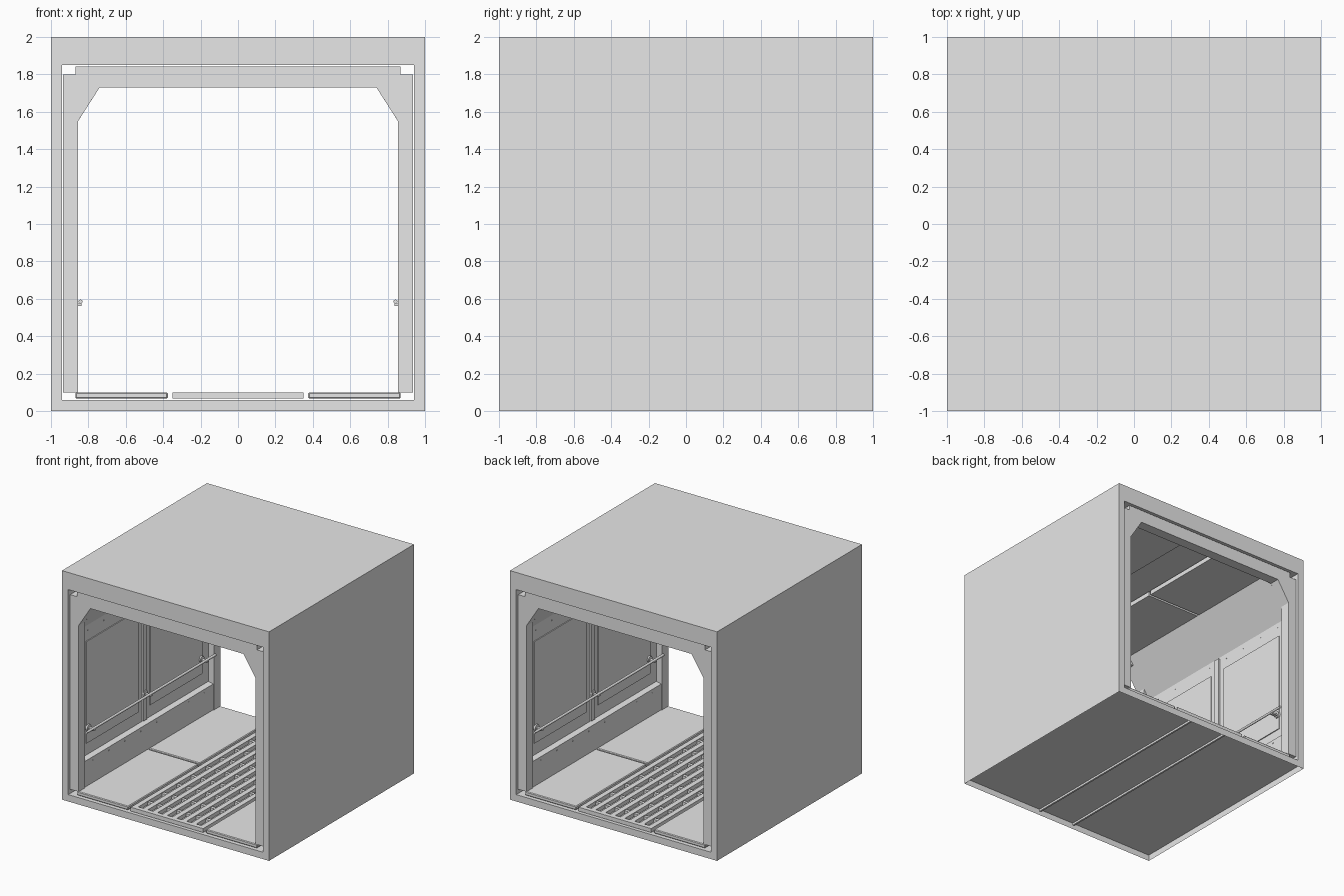
import bpy
import bmesh
from mathutils import Matrix, Vector

if "Cube" in bpy.data.objects:
    bpy.data.objects.remove(bpy.data.objects["Cube"], do_unlink=True)

# Single grey paint
grey = bpy.data.materials.new("light_grey")
grey.use_nodes = True
grey.diffuse_color = (0.8, 0.8, 0.8, 1)
grey.node_tree.nodes["Principled BSDF"].inputs["Base Color"].default_value = (0.8, 0.8, 0.8, 1)


def finish(name, bm, recalc=True, bevel=0):
    if recalc:
        bmesh.ops.recalc_face_normals(bm, faces=bm.faces[:])
    mesh = bpy.data.meshes.new(name)
    bm.to_mesh(mesh)
    bm.free()
    mesh.materials.append(grey)
    obj = bpy.data.objects.new(name, mesh)
    bpy.context.collection.objects.link(obj)
    if bevel:
        mod = obj.modifiers.new("edge_bevel", "BEVEL")
        mod.width = bevel
        mod.segments = 1
    return obj


def add_box(bm, x, y, z):
    size = Vector((x[1] - x[0], y[1] - y[0], z[1] - z[0]))
    mid = Vector((x[0] + x[1], y[0] + y[1], z[0] + z[1])) / 2
    bmesh.ops.create_cube(bm, size=1, matrix=Matrix.Translation(mid) @ Matrix.Diagonal(size).to_4x4())


def add_prism(bm, profile, y0, y1):
    face = bm.faces.new([bm.verts.new((x, y0, z)) for x, z in profile])
    out = bmesh.ops.extrude_face_region(bm, geom=[face])
    moved = [v for v in out["geom"] if isinstance(v, bmesh.types.BMVert)]
    bmesh.ops.translate(bm, verts=moved, vec=(0, y1 - y0, 0))


def add_rod(bm, centre, radius, length, axis, sides=12):
    turn = Matrix.Rotation(1.5707963, 4, "X" if axis == "Y" else "Y")
    bmesh.ops.create_cone(bm, cap_ends=True, segments=sides, radius1=radius, radius2=radius,
                          depth=length, matrix=Matrix.Translation(centre) @ turn)


def span(s, a, b):
    return tuple(sorted((s * a, s * b)))


# Outer shell: square sleeve with a tunnel through it, hollow underneath
bm = bmesh.new()
outer = [(-1, 0), (1, 0), (1, 2), (-1, 2)]
inner = [(-0.94, 0.06), (0.94, 0.06), (0.94, 1.85), (-0.94, 1.85)]
rings = [[bm.verts.new((x, y, z)) for x, z in loop] for y in (-1, 1) for loop in (outer, inner)]
front_out, front_in, back_out, back_in = rings
for i in range(4):
    j = (i + 1) % 4
    bm.faces.new([front_out[i], front_out[j], front_in[j], front_in[i]])
    bm.faces.new([back_out[j], back_out[i], back_in[i], back_in[j]])
    bm.faces.new([front_in[i], front_in[j], back_in[j], back_in[i]])
    if i:
        bm.faces.new([front_out[j], front_out[i], back_out[i], back_out[j]])
finish("outer_shell", bm, recalc=False)

# Recessed underside and its two long ridges
bm = bmesh.new()
add_box(bm, (-0.998, 0.998), (-0.998, 0.998), (0.053, 0.057))
for s in (-1, 1):
    add_box(bm, span(s, 0.172, 0.188), (-0.998, 0.998), (0.035, 0.053))
finish("underside_plate", bm)

# Portal frames at both ends
half = [(0.855, 0.1), (0.935, 0.1), (0.935, 1.8), (0.87, 1.8), (0.87, 1.843)]
inside = [(0.74, 1.73), (0.855, 1.55)]
portal = half + [(-x, z) for x, z in reversed(half)]
portal += [(-x, z) for x, z in reversed(inside)] + inside
for name, y0, y1 in (("front_portal", -0.98, -0.89), ("back_portal", 0.89, 0.98)):
    bm = bmesh.new()
    add_prism(bm, portal, y0, y1)
    finish(name, bm)

# Wall section: skirting, recessed wall and sloped cove
lining = [(0.935, 0.1), (0.862, 0.1), (0.862, 0.325), (0.91, 0.335), (0.91, 1.464),
          (0.695, 1.8), (0.695, 1.84), (0.87, 1.84), (0.87, 1.8), (0.935, 1.8)]
halves = ((-0.89, -0.01), (0.01, 0.89))

for s, side in ((1, "left"), (-1, "right")):
    bm = bmesh.new()
    add_prism(bm, [(s * x, z) for x, z in lining], -0.89, 0.89)
    finish(side + "_wall_lining", bm)

    # Raised wall panels and central post
    bm = bmesh.new()
    for y0 in (-0.8, 0.08):
        add_box(bm, span(s, 0.902, 0.911), (y0, y0 + 0.72), (0.44, 1.33))
    add_box(bm, span(s, 0.895, 0.911), (-0.025, 0.025), (0.34, 1.45))
    finish(side + "_wall_panels", bm)

    # Handrail with brackets
    bm = bmesh.new()
    add_rod(bm, (s * 0.842, 0, 0.585), 0.011, 1.78, "Y")
    for y in (-0.78, 0, 0.78):
        add_box(bm, span(s, 0.838, 0.911), (y - 0.015, y + 0.015), (0.562, 0.576))
        add_rod(bm, (s * 0.9, y, 0.575), 0.028, 0.02, "X")
    rail = finish(side + "_handrail", bm)
    for p in rail.data.polygons:
        p.use_smooth = len(p.vertices) == 4 and abs(p.normal.y) < 0.1 and p.area > 0.005

    # Small bolts along the skirting and the top of the wall
    bm = bmesh.new()
    for i in range(8):
        y = -0.77 + 0.22 * i
        add_rod(bm, (s * 0.862, y, 0.295), 0.006, 0.006, "X", 6)
        add_rod(bm, (s * 0.91, y, 1.42), 0.006, 0.006, "X", 6)
    finish(side + "_wall_bolts", bm)

    # Ceiling panels either side of the central channel
    bm = bmesh.new()
    for y in halves:
        add_box(bm, span(s, 0.17, 0.695), y, (1.8, 1.84))
    finish(side + "_ceiling_panels", bm)

    # Floor panels
    bm = bmesh.new()
    for y0, y1 in ((-0.98, -0.008), (0.008, 0.98)):
        add_box(bm, span(s, 0.375, 0.87), (y0, y1), (0.066, 0.1))
    finish(side + "_floor_panels", bm, bevel=0.006)

# Central floor grating
bm = bmesh.new()
bars = 8
for i in range(bars):
    x = -0.327 + 0.654 * i / (bars - 1)
    add_box(bm, (x - 0.022, x + 0.022), (-0.94, 0.94), (0.066, 0.1))
for s in (-1, 1):
    add_box(bm, (-0.35, 0.35), span(s, 0.94, 0.98), (0.066, 0.1))
for i in range(9):
    y = -0.8 + 0.2 * i
    add_box(bm, (-0.34, 0.34), (y - 0.014, y + 0.014), (0.068, 0.093))
finish("floor_grating", bm)
